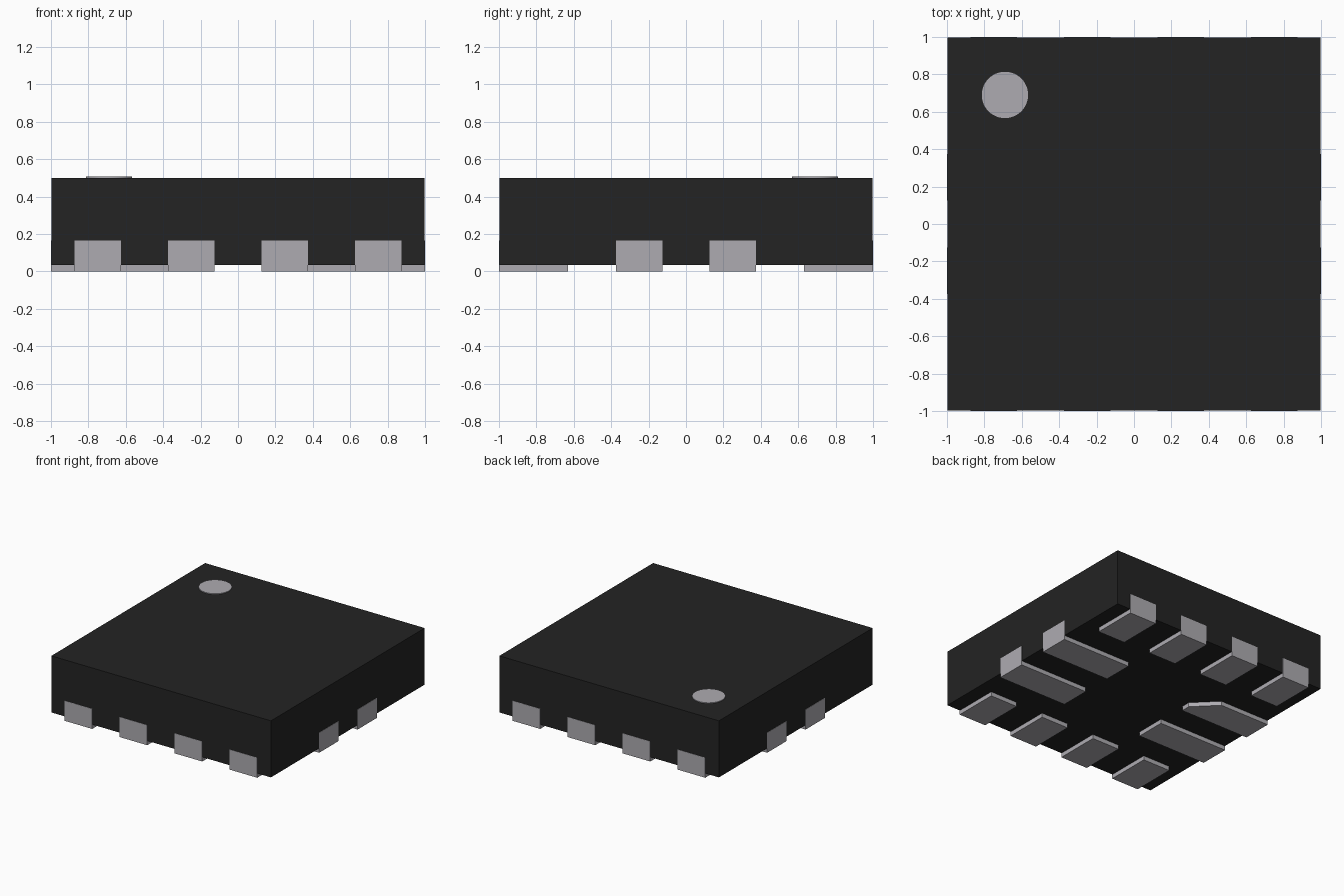
import bpy, bmesh
from math import radians
from mathutils import Matrix

cube = bpy.data.objects.get("Cube")
if cube:
    bpy.data.objects.remove(cube, do_unlink=True)

BASE = 0.035      # height of the underside of the body
TAB_TOP = 0.165   # height of the tabs on the side walls
HALF = 0.125      # half the width of a contact


def material(name, color):
    mat = bpy.data.materials.new(name)
    mat.use_nodes = True
    mat.diffuse_color = color
    mat.node_tree.nodes["Principled BSDF"].inputs["Base Color"].default_value = color
    return mat


black = material("black plastic", (0.017, 0.017, 0.017, 1))
silver = material("silver metal", (0.42, 0.41, 0.44, 1))


def add_object(name, bm, mat):
    bmesh.ops.recalc_face_normals(bm, faces=bm.faces)
    mesh = bpy.data.meshes.new(name)
    bm.to_mesh(mesh)
    bm.free()
    mesh.materials.append(mat)
    obj = bpy.data.objects.new(name, mesh)
    bpy.context.collection.objects.link(obj)
    return obj


def prism(bm, outline, bottom, top):
    face = bm.faces.new([bm.verts.new((x, y, bottom)) for x, y in outline])
    result = bmesh.ops.extrude_face_region(bm, geom=[face])
    verts = [v for v in result["geom"] if isinstance(v, bmesh.types.BMVert)]
    bmesh.ops.translate(bm, verts=verts, vec=(0, 0, top - bottom))


def rectangle(x0, x1, y0, y1):
    return [(x0, y0), (x1, y0), (x1, y1), (x0, y1)]


def contact(name, angle, offset, length, chamfer=0):
    """Foot pad under the body plus a tab up the wall, turned to its side."""
    x0, x1, inner = offset - HALF, offset + HALF, length - 1
    pad = rectangle(x0, x1, -1, inner)
    if chamfer:
        pad[3:] = [(x0 + chamfer, inner), (x0, inner - chamfer)]
    bm = bmesh.new()
    prism(bm, pad, 0, BASE)
    prism(bm, rectangle(x0, x1, -1, -0.97), BASE, TAB_TOP)
    bmesh.ops.rotate(bm, verts=bm.verts, matrix=Matrix.Rotation(radians(angle), 3, "Z"))
    add_object(name, bm, silver)


# Body
bm = bmesh.new()
prism(bm, rectangle(-0.998, 0.998, -0.998, 0.998), BASE, 0.5)
add_object("body", bm, black)

# Round marker on the top
bm = bmesh.new()
bmesh.ops.create_cone(bm, cap_ends=True, segments=48, radius1=0.124, radius2=0.124,
                      depth=0.008, matrix=Matrix.Translation((-0.69, 0.69, 0.502)))
marker = add_object("corner_marker", bm, silver)

# Short contacts along the front and back
for side, angle in (("front", 0), ("back", 180)):
    for i in range(4):
        contact(f"{side}_contact_{i + 1}", angle, -0.75 + 0.5 * i, 0.37)

# Long contacts on the left and right, one with a clipped corner
for side, angle in (("left", 90), ("right", -90)):
    for i, offset in enumerate((-0.25, 0.25)):
        clipped = side == "right" and i == 0
        contact(f"{side}_contact_{i + 1}", angle, offset, 0.63, 0.175 if clipped else 0)

# Smooth rim on the marker
bpy.context.view_layer.objects.active = marker
marker.select_set(True)
bpy.ops.object.shade_smooth_by_angle()
